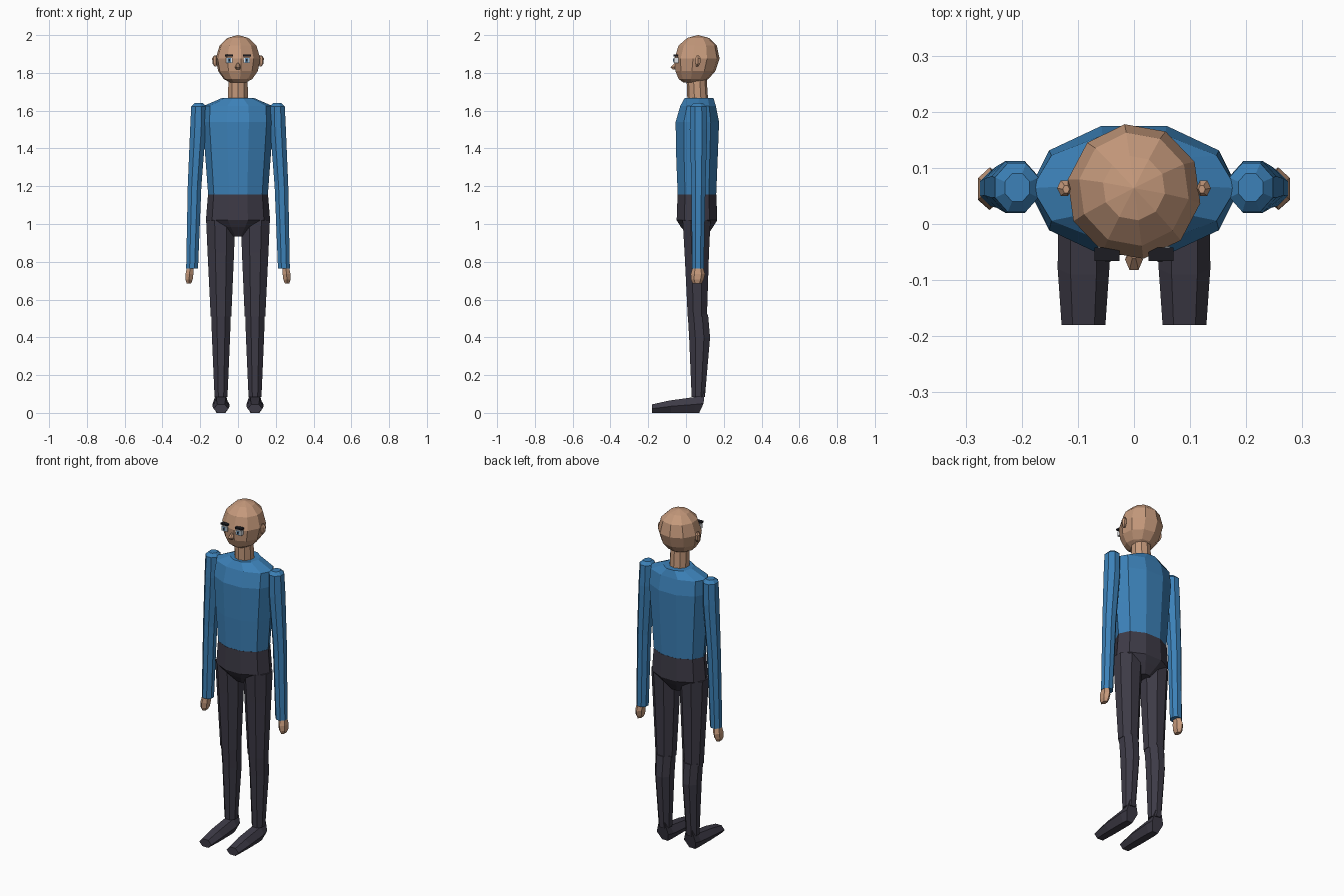
import bpy, bmesh, math


def material(name, r, g, b):
    m = bpy.data.materials.new(name)
    m.diffuse_color = (r, g, b, 1)
    return m


SKIN = material("skin", 0.56, 0.32, 0.20)
BLUE = material("blue_shirt", 0.045, 0.22, 0.48)
DARK = material("dark_trousers", 0.047, 0.043, 0.062)
WHITE = material("eye_white", 0.85, 0.87, 0.9)
IRIS = material("iris_blue", 0.1, 0.25, 0.42)
BLACK = material("black", 0.012, 0.012, 0.016)


def skin_rings(name, rings, mat):
    """Join equal-sized point rings into a closed flat-shaded tube."""
    bm = bmesh.new()
    loops = [[bm.verts.new(p) for p in ring] for ring in rings]
    n = len(loops[0])
    for a, b in zip(loops, loops[1:]):
        for i in range(n):
            j = (i + 1) % n
            bm.faces.new((a[i], a[j], b[j], b[i]))
    bm.faces.new(loops[0])
    bm.faces.new(loops[-1])
    bmesh.ops.remove_doubles(bm, verts=bm.verts, dist=0.0002)
    bmesh.ops.recalc_face_normals(bm, faces=bm.faces)
    me = bpy.data.meshes.new(name)
    bm.to_mesh(me)
    bm.free()
    me.materials.append(mat)
    ob = bpy.data.objects.new(name, me)
    bpy.context.collection.objects.link(ob)
    return ob


def loft(name, sections, mat, sides=8, phase=22.5):
    """Stack elliptical sections (cx, cy, z, rx, ry) from top to bottom."""
    angles = [math.radians(phase + 360 * i / sides) for i in range(sides)]
    return skin_rings(name, [[(cx + rx * math.cos(a), cy + ry * math.sin(a), z)
                              for a in angles] for cx, cy, z, rx, ry in sections], mat)


def plate(name, x, y, z, w, d, h, mat):
    """Box centred in x and z whose front face lies at y."""
    return skin_rings(name, [[(x + u * w / 2, yy, z + v * h / 2)
                              for u, v in ((-1, -1), (1, -1), (1, 1), (-1, 1))]
                             for yy in (y, y + d)], mat)


# Head and neck
loft("head", [(0, .064, 2.0, .001, .001), (0, .064, 1.985, .056, .058),
              (0, .062, 1.945, .099, .102), (0, .058, 1.875, .12, .121),
              (0, .05, 1.81, .107, .107), (0, .04, 1.768, .077, .08),
              (0, .036, 1.75, .045, .052)], SKIN, 10, 26)
loft("neck", [(0, .055, 1.79, .053, .053), (0, .063, 1.64, .056, .055)], SKIN, 10, 18)
loft("nose", [(0, -.052, 1.852, .006, .01), (0, -.063, 1.83, .016, .022),
              (0, -.058, 1.817, .01, .014)], SKIN, 6, 0)

# Torso and hips
loft("torso", [(0, .069, 1.667, .085, .08), (0, .064, 1.625, .182, .099),
               (0, .06, 1.54, .187, .121), (0, .058, 1.34, .172, .115),
               (0, .058, 1.155, .158, .107)], BLUE, 10, 0)
loft("hips", [(0, .058, 1.155, .159, .108), (0, .058, 1.02, .17, .113),
              (0, .058, .985, .125, .09), (0, .062, .935, .045, .05)], DARK, 10, 0)

for s, side in ((-1, "right"), (1, "left")):
    # Arm with rounded shoulder
    loft(side + "_arm", [(s * .208, .065, 1.64, .024, .027), (s * .209, .065, 1.622, .042, .047),
                         (s * .212, .066, 1.5, .045, .05), (s * .23, .066, 1.2, .039, .04),
                         (s * .243, .063, .765, .034, .034)], BLUE)
    # Hand
    loft(side + "_hand", [(s * .252, .063, .775, .02, .026), (s * .257, .063, .735, .024, .038),
                          (s * .259, .06, .705, .022, .034), (s * .26, .06, .686, .014, .024)],
         SKIN, 6, 30)
    # Leg
    loft(side + "_thigh", [(s * .092, .056, 1.02, .083, .08), (s * .091, .057, .85, .076, .07),
                           (s * .09, .06, .51, .059, .055)], DARK)
    loft(side + "_shin", [(s * .09, .063, .52, .056, .058), (s * .09, .072, .4, .052, .06),
                          (s * .09, .065, .085, .037, .038)], DARK)
    # Foot: hexagonal sections from toe to heel (half width, then y/z of top, middle, bottom)
    foot = [(.039, (-.18, .045), (-.18, .022), (-.18, 0)),
            (.046, (-.09, .065), (-.08, .035), (-.08, 0)),
            (.045, (.055, .085), (.05, .045), (.04, 0)),
            (.038, (.1, .122), (.093, .05), (.07, 0))]
    skin_rings(side + "_foot",
               [[(s * .09 + k * w, y, z) for k, (y, z) in
                 ((-.5, t), (.5, t), (1, m), (.5, b), (-.5, b), (-1, m))]
                for w, t, m, b in foot], DARK)
    # Ear
    loft(side + "_ear", [(s * .121, .062, 1.892, .006, .008), (s * .124, .064, 1.877, .013, .016),
                         (s * .123, .063, 1.85, .012, .014), (s * .119, .06, 1.834, .006, .007)],
         SKIN, 6, 0)
    # Eye and brow
    plate(side + "_eye", s * .046, -.064, 1.867, .036, .024, .028, WHITE)
    plate(side + "_iris", s * .046, -.066, 1.867, .019, .004, .022, IRIS)
    plate(side + "_pupil", s * .046, -.068, 1.867, .009, .004, .012, BLACK)
    plate(side + "_brow", s * .048, -.066, 1.892, .044, .024, .009, BLACK)
